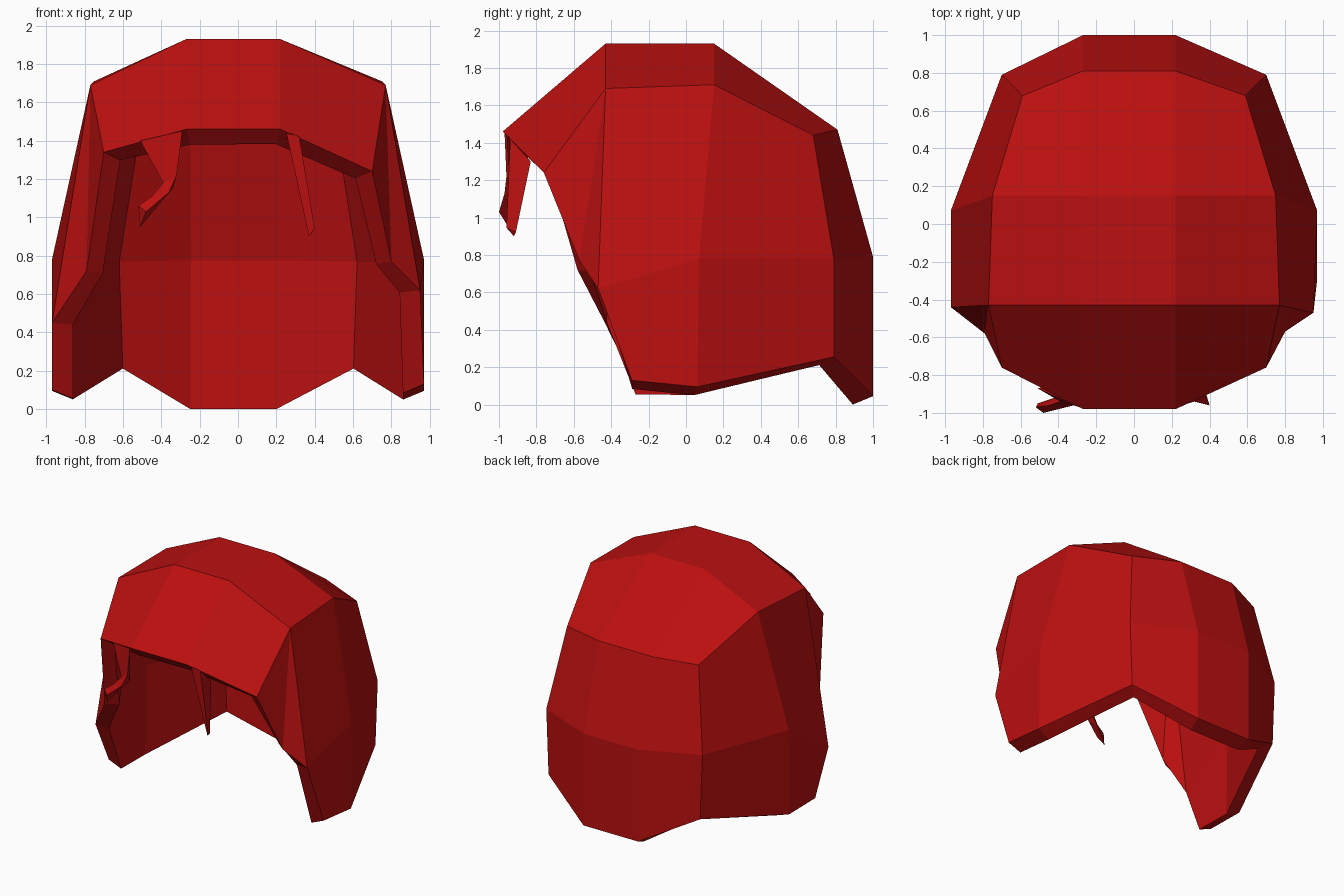
import bpy
import bmesh
from mathutils import Vector

cube = bpy.data.objects.get("Cube")
if cube:
    bpy.data.objects.remove(cube, do_unlink=True)

red = bpy.data.materials.new("hair red")
red.use_nodes = True
colour = (0.5, 0.005, 0.005, 1)
red.diffuse_color = colour
red.node_tree.nodes["Principled BSDF"].inputs["Base Color"].default_value = colour


def finish(name, bm):
    bmesh.ops.recalc_face_normals(bm, faces=bm.faces[:])
    mesh = bpy.data.meshes.new(name)
    bm.to_mesh(mesh)
    bm.free()
    mesh.materials.append(red)
    obj = bpy.data.objects.new(name, mesh)
    bpy.context.collection.objects.link(obj)
    return obj


# Outer cap: a middle and a side column per half, running from fringe to nape
middle = [(-0.98, 1.46), (-0.43, 1.93), (0.15, 1.93), (0.81, 1.47), (1.0, 0.79), (1.0, 0.045)]
bm = bmesh.new()
hem = []
columns = []
for side, centre, fringe_z, lock in (
        (1, 0.22, 1.24, [(0.80, -0.57, 0.77), (0.95, -0.47, 0.62), (0.97, -0.29, 0.13)]),
        (-1, 0.27, 1.34, [(0.79, -0.58, 0.72), (0.97, -0.44, 0.45), (0.97, -0.27, 0.10)])):
    def add(x, y, z):
        return bm.verts.new((side * x, y, z))

    mid = [add(centre, y, z) for y, z in middle]
    edge = [add(*p) for p in (
        (0.70, -0.76, fringe_z), (0.77, -0.43, 1.69), (0.75, 0.15, 1.71),
        (0.59, 0.68, 1.44), (0.70, 0.79, 0.78), (0.68, 0.79, 0.255))]
    temple, cheek, tip = [add(*p) for p in lock]
    wide, low = add(0.97, 0.07, 0.78), add(0.97, 0.06, 0.095)
    for i in range(5):
        bm.faces.new((mid[i], mid[i + 1], edge[i + 1], edge[i]))
    # Side panels and the lock in front of the ear
    for face in ((edge[0], edge[1], temple), (edge[1], cheek, temple),
                 (edge[1], edge[2], wide, cheek), (edge[2], edge[3], edge[4], wide),
                 (edge[4], edge[5], low, wide), (cheek, wide, low, tip)):
        bm.faces.new(face)
    hem += [mid[5], edge[5], low, tip]
    columns.append(mid)
a, b = columns
for i in range(5):
    bm.faces.new((a[i], b[i], b[i + 1], a[i + 1]))
bmesh.ops.recalc_face_normals(bm, faces=bm.faces[:])
bm.normal_update()
if min(bm.faces, key=lambda f: -f.calc_center_median().z).normal.z < 0:
    bmesh.ops.reverse_faces(bm, faces=bm.faces[:])
    bm.normal_update()

# Inner lining, with the hem slanting down, and the rim joining both
outer_faces = bm.faces[:]
rim = [e for e in bm.edges if e.is_boundary]
inner = {}
for v in bm.verts[:]:
    drop = Vector((0, 0, 0.045 if v in hem else 0))
    inner[v] = bm.verts.new(v.co - v.normal * 0.11 - drop)
for f in outer_faces:
    bm.faces.new([inner[v] for v in reversed(f.verts)])
for e in rim:
    p, q = e.verts
    bm.faces.new((p, q, inner[q], inner[p]))
finish("hair_cap", bm)


# Loose strands: triangular sections lofted down to a tip
def strand(name, sections):
    bm = bmesh.new()
    rings = [[bm.verts.new(p) for p in ring] for ring in sections]
    bm.faces.new(rings[0])
    bm.faces.new(rings[-1])
    for upper, lower in zip(rings, rings[1:]):
        for i in range(3):
            j = (i + 1) % 3
            bm.faces.new((upper[i], upper[j], lower[j], lower[i]))
    return finish(name, bm)


strand("left_strand", [
    [(0.25, -0.96, 1.45), (0.34, -0.83, 1.30), (0.32, -0.94, 1.42)],
    [(0.37, -0.92, 0.90), (0.385, -0.91, 0.92), (0.40, -0.96, 0.945)]])
strand("right_strand", [
    [(-0.51, -0.87, 1.40), (-0.29, -0.97, 1.45), (-0.40, -0.84, 1.33)],
    [(-0.39, -0.94, 1.18), (-0.32, -0.96, 1.22), (-0.34, -0.90, 1.15)],
    [(-0.45, -0.96, 1.11), (-0.36, -0.97, 1.13), (-0.42, -0.92, 1.06)],
    [(-0.52, -0.97, 1.06), (-0.48, -1.0, 1.03), (-0.51, -0.95, 0.95)]])
